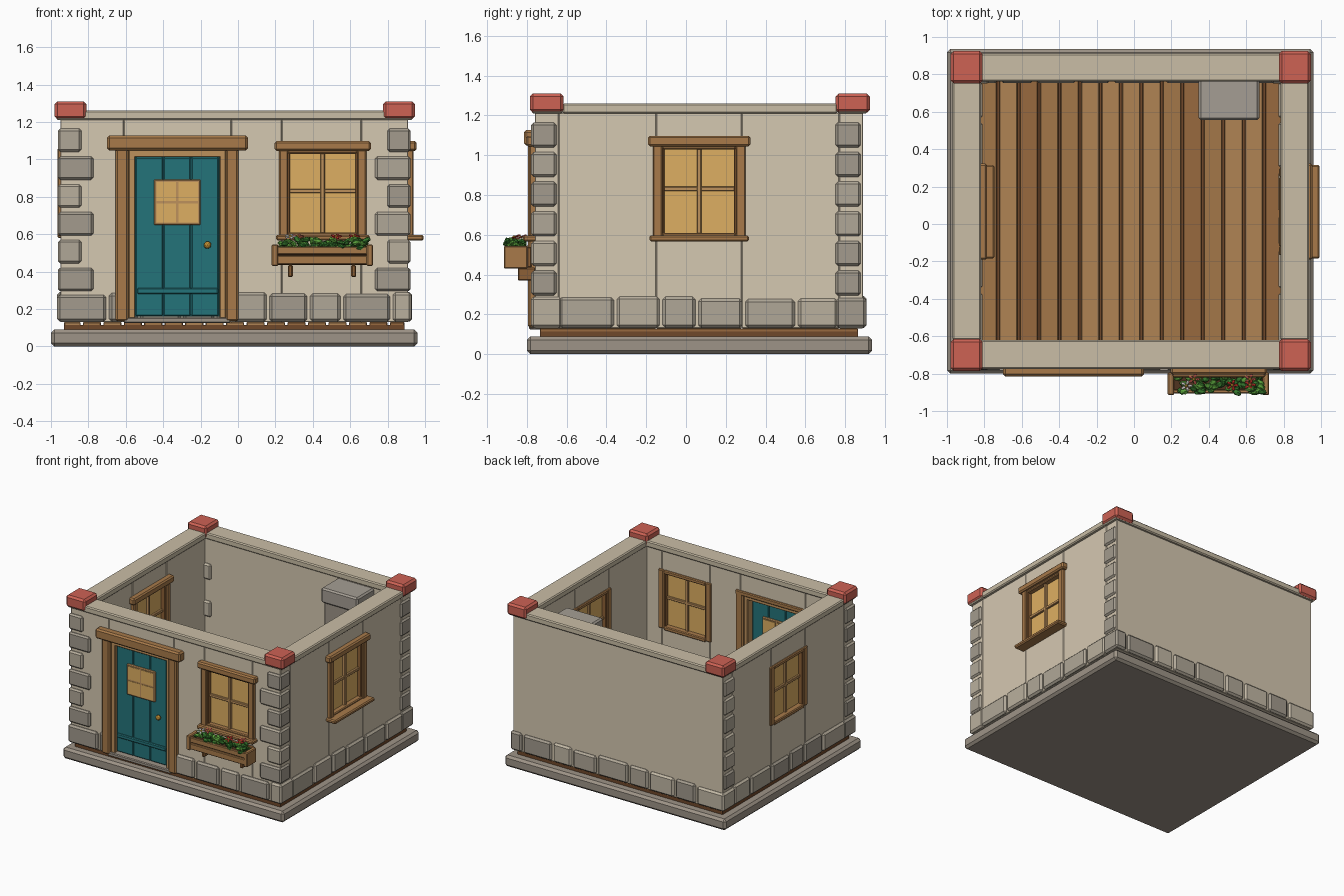
import bpy, bmesh, math, random
from mathutils import Matrix, Vector, Euler

random.seed(4)
MATS = {}


def mat(rgb):
    if rgb not in MATS:
        m = bpy.data.materials.new("colour_%d" % len(MATS))
        m.diffuse_color = [((c / 255 + 0.055) / 1.055) ** 2.4 for c in rgb] + [1]
        MATS[rgb] = m
    return MATS[rgb]


WALL, TRIM, RED = (213, 200, 177), (202, 190, 166), (205, 98, 84)
SLAB, FLOOR_DARK = (158, 148, 135), (112, 72, 42)
WOOD, WOOD_D, WOOD_L = (168, 122, 74), (140, 96, 54), (190, 145, 92)
TEAL, TEAL_D, GLASS = (36, 116, 122), (28, 98, 104), (222, 175, 98)
STONES = [(186, 176, 158), (176, 167, 151), (163, 155, 141), (194, 184, 165)]
PLANKS = [(176, 132, 84), (164, 119, 73), (152, 106, 62)]


def finish(name, bm, rgb):
    me = bpy.data.meshes.new(name)
    bm.to_mesh(me)
    bm.free()
    ob = bpy.data.objects.new(name, me)
    me.materials.append(mat(rgb))
    bpy.context.collection.objects.link(ob)
    return ob


def box(name, x, y, z, rgb, bevel=0.006):
    bm = bmesh.new()
    size = [abs(b - a) for a, b in (x, y, z)]
    mid = Vector([(a + b) / 2 for a, b in (x, y, z)])
    bmesh.ops.create_cube(bm, size=1, matrix=Matrix.Translation(mid) @ Matrix.Diagonal((*size, 1)))
    ob = finish(name, bm, rgb)
    if bevel:
        mod = ob.modifiers.new("bevel", 'BEVEL')
        mod.width, mod.segments = min(bevel, min(size) * 0.3), 1
    return ob


def front(name, u, d, z, rgb, bevel=0.006):
    """Box on the front wall; d is the distance outward from its face."""
    return box(name, u, (-0.76 - d[0], -0.76 - d[1]), z, rgb, bevel)


def side(face):
    """Box maker for a side wall whose +x face lies at x = face."""
    return lambda name, u, d, z, rgb, bevel=0.006: box(name, (face + d[0], face + d[1]), u, z, rgb, bevel)


# Foundation and plank floor
box("foundation", (-1, 0.96), (-0.8, 0.935), (0, 0.09), SLAB, 0.018)
box("subfloor", (-0.93, 0.89), (-0.735, 0.865), (0.085, 0.115), FLOOR_DARK, 0)
for i in range(17):
    x = -0.945 + i * 0.1094
    box("floor_plank", (max(x + 0.006, -0.93), min(x + 0.103, 0.89)), (-0.735, 0.865),
        (0.11, 0.13), random.choice(PLANKS), 0.004)

# Wall panels, split around the openings
D = (-0.12, 0)
Z0, Z1 = 0.13, 1.215
for u, z in [((-0.95, -0.61), (Z0, Z1)), ((-0.61, -0.035), (1.06, Z1)), ((-0.035, 0.235), (Z0, Z1)),
             ((0.235, 0.66), (Z0, 0.59)), ((0.235, 0.66), (1.05, Z1)), ((0.66, 0.91), (Z0, Z1))]:
    front("front_wall_panel", u, D, z, WALL, 0.004)
box("back_wall", (-0.95, 0.91), (0.77, 0.89), (Z0, Z1), WALL, 0.004)
right, left = side(0.91), side(-0.83)
for put, label in ((right, "right"), (left, "left")):
    for u, z in [((-0.64, -0.15), (Z0, Z1)), ((-0.15, 0.28), (Z0, 0.59)),
                 ((-0.15, 0.28), (1.05, Z1)), ((0.28, 0.77), (Z0, Z1))]:
        put(label + "_wall_panel", u, D, z, WALL, 0.004)

# Coping on top of the walls and the red corner caps
box("front_coping", (-0.97, 0.935), (-0.775, -0.62), (1.21, 1.26), TRIM, 0.008)
box("back_coping", (-0.97, 0.935), (0.762, 0.912), (1.21, 1.26), TRIM, 0.008)
for x in ((-0.97, -0.818), (0.783, 0.935)):
    box("side_coping", x, (-0.62, 0.762), (1.21, 1.26), TRIM, 0.008)
for x in ((-0.98, -0.81), (0.775, 0.945)):
    for y in ((-0.785, -0.615), (0.752, 0.925)):
        box("corner_cap", x, y, (1.215, 1.31), RED, 0.015)

# Corner stones: same layout on front and back wall, facing forward
for y in (-0.778, 0.752):
    for i in range(6):
        z = 0.295 + i * 0.149
        w = 0.19 if i % 2 == 0 else 0.125
        for x in ((-0.963, -0.963 + w), (0.923 - w, 0.923)):
            box("corner_stone", x, (y, y + 0.126), (z, z + 0.125), random.choice(STONES), 0.012)

# Footing stones run through the walls
edges = [-0.975, -0.697, -0.6]
edges2 = [-0.035, 0.16, 0.378, 0.555, 0.82, 0.935]
edges_b = [-0.975, -0.72, -0.53, -0.3, -0.12, 0.16, 0.378, 0.555, 0.82, 0.935]
edges_s = [-0.645, -0.355, -0.125, 0.055, 0.29, 0.555, 0.77]


def footing(e, place):
    for a, b in zip(e, e[1:]):
        place("footing_stone", (a + 0.008, b - 0.008), (-0.137, 0.02),
              (0.132, 0.275 + random.uniform(0, 0.017)), random.choice(STONES), 0.014)


footing(edges, front)
footing(edges2, front)
footing(edges_b, lambda n, u, d, z, c, b: box(n, u, (0.753, 0.907), z, c, b))
footing(edges_s, right)
footing(edges_s, left)


# Windows: three alike
def window(put, c, sill):
    for s in (-1, 1):
        put("window_jamb", sorted((c + s * 0.185, c + s * 0.233)), (-0.135, 0.028), (0.59, 1.06), WOOD)
        put("window_inner_frame", sorted((c + s * 0.175, c + s * 0.19)), (-0.125, 0.012), (0.6, 1.04), WOOD_D, 0.003)
    put("window_top_frame", (c - 0.185, c + 0.185), (-0.135, 0.02), (1.03, 1.06), WOOD)
    put("window_bottom_frame", (c - 0.185, c + 0.185), (-0.135, 0.02), (0.58, 0.61), WOOD)
    put("window_header", (c - 0.257, c + 0.257), (-0.02, 0.045), (1.045, 1.098), WOOD, 0.01)
    put("window_sill", (c - 0.25, c + 0.25), (-0.02, sill), (0.567, 0.597), WOOD, 0.008)
    put("window_glass", (c - 0.19, c + 0.19), (-0.09, -0.02), (0.6, 1.04), GLASS, 0)
    put("window_upright", (c - 0.011, c + 0.011), (-0.105, 0.0), (0.605, 1.035), WOOD_L, 0.003)
    put("window_crossbar", (c - 0.18, c + 0.18), (-0.105, -0.004), (0.82, 0.842), WOOD_L, 0.003)


window(front, 0.453, 0.06)
window(right, 0.066, 0.083)
window(left, 0.066, 0.083)

# Door with frame, threshold, little window and knob
for x in ((-0.655, -0.585), (-0.065, 0.003)):
    front("door_post", x, (-0.135, 0.035), (0.135, 1.06), WOOD, 0.01)
for x in ((-0.585, -0.55), (-0.098, -0.065)):
    front("door_inner_post", x, (-0.12, 0.012), (0.14, 1.03), WOOD_L, 0.004)
front("door_inner_head", (-0.585, -0.065), (-0.12, 0.012), (1.012, 1.06), WOOD_L, 0.004)
front("door_header", (-0.7, 0.053), (-0.02, 0.055), (1.048, 1.127), WOOD, 0.012)
front("door_inside_header", (-0.655, 0.003), (-0.135, -0.02), (1.04, 1.075), WOOD)
front("threshold", (-0.61, -0.04), (-0.13, 0.03), (0.125, 0.155), SLAB)
front("door_core", (-0.55, -0.098), (-0.06, -0.02), (0.16, 1.012), TEAL_D, 0)
for a in (-0.548, -0.399, -0.25):
    front("door_plank", (a, a + 0.147), (-0.07, -0.006), (0.162, 1.012), TEAL, 0.006)
front("door_rail", (-0.54, -0.105), (-0.02, 0.008), (0.28, 0.312), TEAL)
front("door_window_frame", (-0.45, -0.2), (-0.085, 0.008), (0.648, 0.893), WOOD_L)
for u in ((-0.436, -0.331), (-0.319, -0.214)):
    for z in ((0.662, 0.764), (0.777, 0.879)):
        front("door_pane", u, (-0.09, 0.011), z, GLASS, 0)
bm = bmesh.new()
bmesh.ops.create_icosphere(bm, subdivisions=2, radius=0.02, matrix=Matrix.Translation((-0.163, -0.778, 0.542)))
finish("door_knob", bm, (190, 140, 50))

# Chimney breast in the back corner of the room
box("chimney_breast", (0.36, 0.655), (0.575, 0.775), (0.13, 1.12), SLAB, 0.008)
box("chimney_top", (0.345, 0.67), (0.555, 0.775), (1.09, 1.21), (165, 158, 148), 0.012)

# Flower box
for x in ((0.18, 0.215), (0.688, 0.722)):
    box("flower_box_end", x, (-0.915, -0.795), (0.43, 0.545), WOOD, 0.006)
for z in ((0.437, 0.485), (0.492, 0.535)):
    box("flower_box_slat", (0.21, 0.693), (-0.907, -0.885), z, WOOD, 0.005)
box("flower_box_back", (0.21, 0.693), (-0.81, -0.775), (0.435, 0.54), WOOD_D)
box("flower_box_soil", (0.21, 0.693), (-0.89, -0.8), (0.437, 0.515), (80, 52, 32), 0)
for x in (0.28, 0.618):
    box("flower_box_bracket", (x - 0.013, x + 0.013), (-0.845, -0.755), (0.37, 0.435), WOOD_D)

# Leaves: small faceted tufts
for name, rgb in (("leaves_light", (88, 158, 58)), ("leaves_dark", (52, 118, 44))):
    bm = bmesh.new()
    for i in range(34):
        p = Vector((random.uniform(0.21, 0.69), random.uniform(-0.905, -0.815), random.uniform(0.52, 0.572)))
        rot = Euler([random.uniform(-0.7, 0.7) for _ in range(3)]).to_matrix().to_4x4()
        bmesh.ops.create_icosphere(bm, subdivisions=1, radius=1,
                                   matrix=Matrix.Translation(p) @ rot @ Matrix.Diagonal((0.027, 0.018, 0.014, 1)))
    finish(name, bm, rgb)

# Flowers: five petals round a centre
for x, y, rgb in [(0.28, -0.865, (238, 232, 225)), (0.32, -0.83, RED), (0.525, -0.862, (210, 55, 45)),
                  (0.62, -0.86, (210, 55, 45)), (0.62, -0.83, RED)]:
    c = Matrix.Translation((x, y, 0.588)) @ Matrix.Rotation(0.4, 4, 'X')
    bm = bmesh.new()
    for k in range(5):
        bmesh.ops.create_icosphere(bm, subdivisions=1, radius=1, matrix=c @ Matrix.Rotation(k * math.tau / 5, 4, 'Z')
                                   @ Matrix.Translation((0.02, 0, 0)) @ Matrix.Diagonal((0.015, 0.009, 0.005, 1)))
    finish("flower_petals", bm, rgb)
    bm = bmesh.new()
    bmesh.ops.create_icosphere(bm, subdivisions=1, radius=0.009, matrix=c)
    finish("flower_centre", bm, (235, 190, 60))
